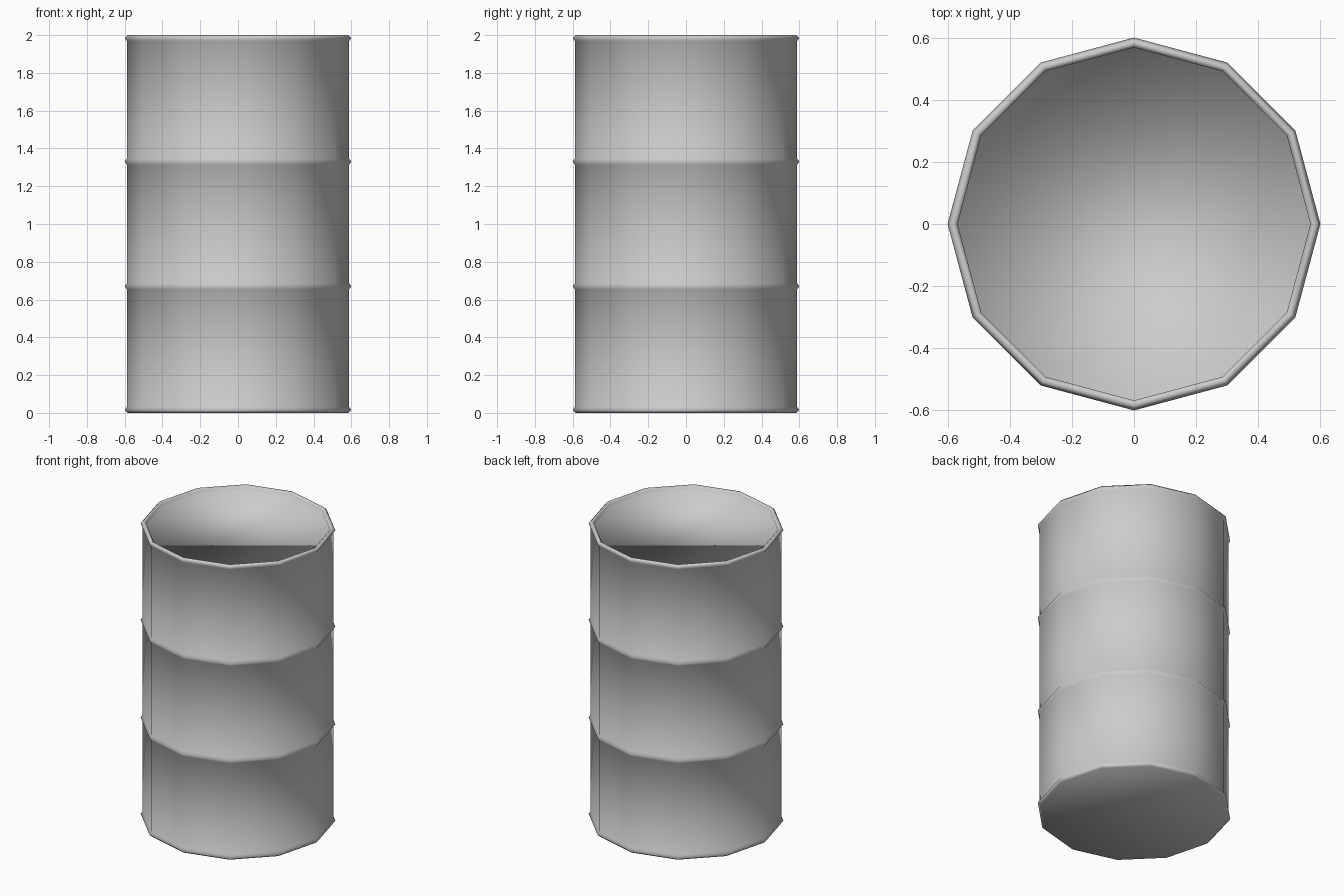
import bpy, bmesh, math

if "Cube" in bpy.data.objects:
    bpy.data.objects.remove(bpy.data.objects["Cube"])

SIDES = 12
BODY, RIB = 0.588, 0.6


def lathe(name, profile):
    """Spin an (r, z) profile into a closed, capped, smooth 12-sided solid."""
    bm = bmesh.new()
    rings = []
    for r, z in profile:
        rings.append([bm.verts.new((r * math.cos(2 * math.pi * i / SIDES),
                                    r * math.sin(2 * math.pi * i / SIDES), z))
                      for i in range(SIDES)])
    for a, b in zip(rings, rings[1:]):
        for i in range(SIDES):
            j = (i + 1) % SIDES
            bm.faces.new((a[i], a[j], b[j], b[i]))
    bm.faces.new(rings[0][::-1])   # flat base
    bm.faces.new(rings[-1])        # recessed lid
    for f in bm.faces:
        f.smooth = True
    mesh = bpy.data.meshes.new(name)
    bm.to_mesh(mesh)
    bm.free()
    obj = bpy.data.objects.new(name, mesh)
    bpy.context.collection.objects.link(obj)
    return obj


# base edge
profile = [(0.585, 0.0), (RIB, 0.016), (BODY, 0.032)]
# two raised ribs around the body
for z in (0.67, 1.33):
    profile += [(BODY, z - 0.016), (RIB, z), (BODY, z + 0.016)]
# top rim, then the inner wall down to the lid
profile += [(BODY, 1.968), (RIB, 1.984), (0.585, 2.0), (0.568, 1.988), (0.568, 1.965)]

lathe("barrel_drum", profile)
